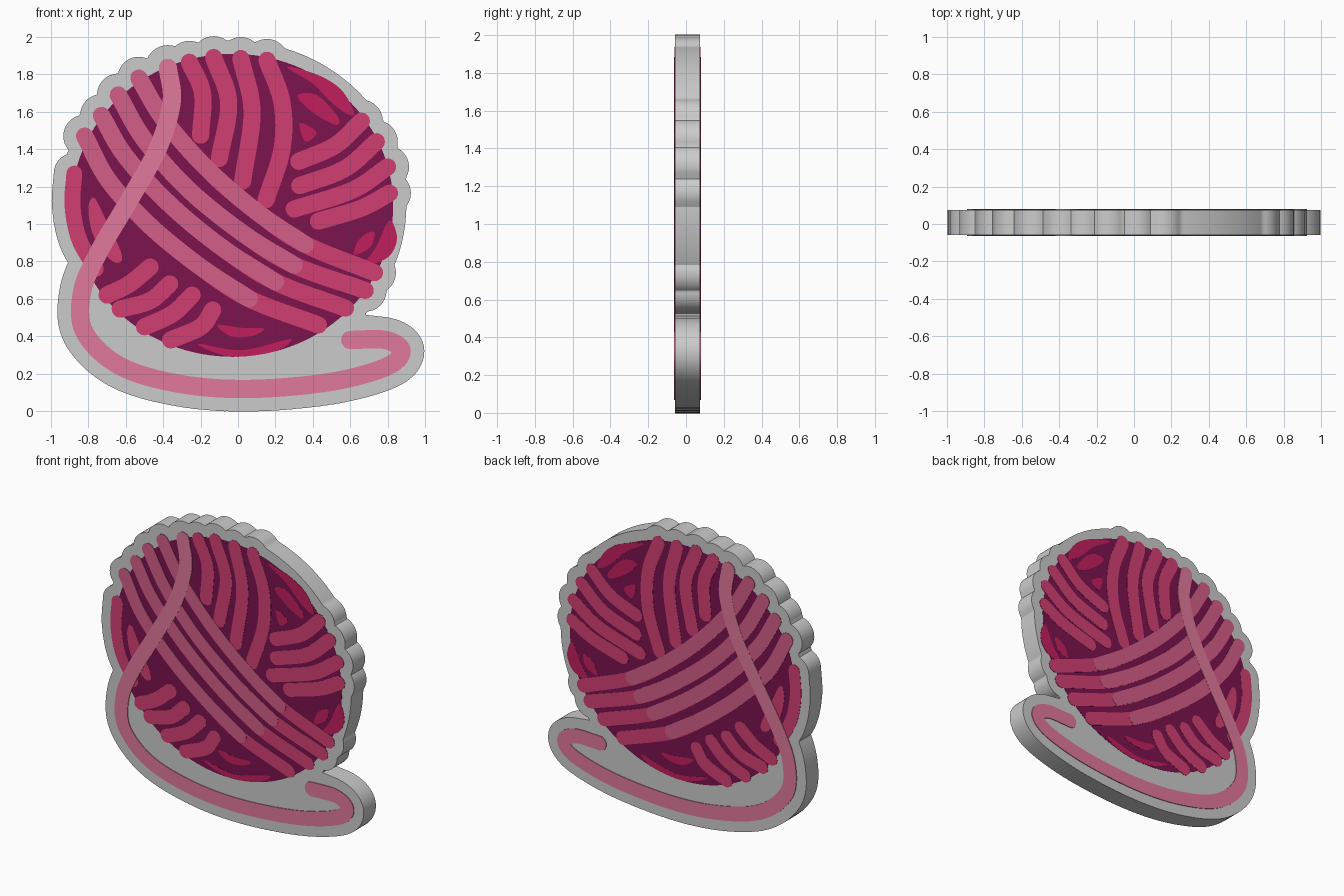
import bpy, bmesh, math
from mathutils import Vector

if "Cube" in bpy.data.objects:
    bpy.data.objects.remove(bpy.data.objects["Cube"])

YC, HALF = 0.008, 0.066          # plate mid-plane and half thickness
STRAND = 0.092                   # yarn width


def material(name, rgb):
    m = bpy.data.materials.new(name)
    m.diffuse_color = (*[(c / 255) ** 2.2 for c in rgb], 1)
    m.use_nodes = True
    m.node_tree.nodes["Principled BSDF"].inputs["Base Color"].default_value = m.diffuse_color
    return m


DARK = material("plum", (124, 26, 80))
DEEP = material("crimson", (192, 36, 94))
MID = material("rose", (208, 65, 114))
LIGHT = material("soft_rose", (210, 95, 136))
TAIL = material("pale_pink", (224, 120, 155))


def smooth_path(pts, closed=False, steps=8):
    """Catmull-Rom through the points."""
    p = [Vector(q) for q in pts]
    n = len(p)
    p = [p[-1]] + p + p[:2] if closed else [2 * p[0] - p[1]] + p + [2 * p[-1] - p[-2]]
    out = []
    for i in range(n if closed else n - 1):
        a, b, c, d = p[i:i + 4]
        for k in range(steps):
            t = k / steps
            out.append(0.5 * (2 * b + (c - a) * t + (2 * a - 5 * b + 4 * c - d) * t * t
                              + (3 * b - a - 3 * c + d) * t ** 3))
    return out if closed else out + [p[-2]]


def ribbon(pts, width):
    """Outline of a round-ended stroke."""
    path, r = smooth_path(pts), width / 2
    left, right = [], []
    for i, q in enumerate(path):
        t = (path[min(i + 1, len(path) - 1)] - path[max(i - 1, 0)]).normalized()
        nrm = Vector((-t.y, t.x)) * r
        left.append(q + nrm)
        right.append(q - nrm)

    def cap(c, start):
        a0 = math.atan2(start.y - c.y, start.x - c.x)
        return [c + Vector((math.cos(a0 - math.pi * k / 8), math.sin(a0 - math.pi * k / 8))) * r
                for k in range(1, 8)]
    return left + cap(path[-1], left[-1]) + right[::-1] + cap(path[0], right[0])


def slab(name, outlines, mat=None, raise_by=0.0):
    """Extrude outlines through the full thickness, standing slightly proud on both faces."""
    bm = bmesh.new()
    h = HALF + raise_by
    for o in outlines:
        f = bm.faces.new([bm.verts.new((q[0], YC - h, q[1])) for q in o])
        ext = bmesh.ops.extrude_face_region(bm, geom=[f], use_keep_orig=True)
        bmesh.ops.translate(bm, vec=(0, 2 * h, 0),
                            verts=[v for v in ext["geom"] if isinstance(v, bmesh.types.BMVert)])
    bmesh.ops.recalc_face_normals(bm, faces=bm.faces)
    me = bpy.data.meshes.new(name)
    bm.to_mesh(me)
    bm.free()
    ob = bpy.data.objects.new(name, me)
    bpy.context.collection.objects.link(ob)
    if mat:
        me.materials.append(mat)
    return ob


def ellipse(cx, cz, rx, rz, n=128):
    return [(cx + rx * math.cos(2 * math.pi * i / n), cz + rz * math.sin(2 * math.pi * i / n))
            for i in range(n)]


# Yarn paths (x, z); rim end first
band = [
    [(-.53, 1.78), (-.39, 1.55), (-.15, 1.28), (.12, 1.05), (.36, .89), (.73, .74)],
    [(-.64, 1.69), (-.50, 1.45), (-.26, 1.18), (.04, .94), (.30, .78), (.68, .645)],
    [(-.73, 1.58), (-.60, 1.36), (-.36, 1.10), (-.08, .87), (.20, .69), (.575, .55)],
    [(-.82, 1.47), (-.69, 1.23), (-.47, .99), (-.20, .77), (.06, .60), (.43, .46)],
]
upper = [
    [(-.26, 1.865), (-.19, 1.70), (-.20, 1.475)],
    [(-.13, 1.89), (-.05, 1.65), (-.10, 1.35)],
    [(.015, 1.885), (.075, 1.60), (.025, 1.23)],
    [(.155, 1.875), (.235, 1.65), (.235, 1.40), (.15, 1.13)],
]
right = [
    [(.66, 1.55), (.52, 1.42), (.325, 1.335)],
    [(.74, 1.44), (.57, 1.295), (.33, 1.205)],
    [(.80, 1.305), (.61, 1.18), (.30, 1.08)],
    [(.81, 1.165), (.66, 1.085), (.43, 1.015)],
]
lower_left = [
    [(-.70, .62), (-.58, .68), (-.47, .77)],
    [(-.63, .545), (-.47, .59), (-.365, .68)],
    [(-.50, .45), (-.35, .52), (-.245, .62)],
    [(-.36, .38), (-.20, .45), (-.135, .54)],
]
left_edge = [(-.875, 1.27), (-.885, 1.10), (-.85, .92), (-.76, .76)]
tail = [(-.375, 1.835), (-.355, 1.65), (-.43, 1.40), (-.58, 1.13), (-.75, .84), (-.835, .63),
        (-.82, .42), (-.63, .24), (-.31, .145), (.06, .118), (.49, .155), (.79, .235),
        (.875, .32), (.79, .38), (.60, .38)]

# Crimson and rose fill shapes
crimson = [
    [(.26, 1.84), (.42, 1.80), (.55, 1.72), (.62, 1.60), (.59, 1.585), (.50, 1.65), (.40, 1.75)],
    [(.32, 1.69), (.42, 1.69), (.53, 1.58), (.53, 1.53), (.44, 1.57), (.36, 1.63)],
    [(.33, 1.54), (.42, 1.49), (.36, 1.44)],
    [(.81, 1.02), (.85, .92), (.80, .82), (.68, .785), (.74, .88)],
    [(.725, .96), (.71, .88), (.62, .835), (.65, .92)],
    [(-.21, .36), (.02, .325), (.28, .385), (.20, .32), (0, .29), (-.13, .315)],
    [(-.11, .46), (.02, .445), (.14, .44), (.07, .40), (-.04, .40)],
]
left_blob = [(-.77, 1.14), (-.71, 1.03), (-.62, .83), (-.67, .80), (-.77, .93), (-.80, 1.08)]

# Backing plate: radial union of the ball, strand ends and tail, grown by a margin
R, C = 0.114, Vector((0, .55))
discs = [(Vector(s[0]), R) for s in band + upper + right + lower_left]
discs += [(Vector(s[-1]), R) for s in band]
discs += [(q, 0.11) for q in smooth_path(left_edge)]
discs += [(q, 0.121) for q in smooth_path(tail, steps=12)]
BX, BZ, RX, RZ = -.03, 1.10, .93, .88
outline = []
N = 720
for i in range(N):
    d = Vector((math.cos(2 * math.pi * i / N), math.sin(2 * math.pi * i / N)))
    # far hit on the ball ellipse
    o, e = Vector(((C.x - BX) / RX, (C.y - BZ) / RZ)), Vector((d.x / RX, d.y / RZ))
    b, a = o.dot(e), e.dot(e)
    far = (-b + math.sqrt(b * b - a * (o.dot(o) - 1))) / a
    for c, r in discs:
        m = c - C
        along = m.dot(d)
        disc = r * r - (m.dot(m) - along * along)
        if disc > 0:
            far = max(far, along + math.sqrt(disc))
    outline.append(C + d * far)
plate = slab("backing_plate", [outline])
bpy.context.view_layer.objects.active = plate
plate.select_set(True)
bpy.ops.object.shade_smooth_by_angle(angle=math.radians(25))

# Coloured inlays, showing on both faces
slab("ball_base", [ellipse(BX, BZ, .86, .81)], DARK, .001)
slab("crimson_fills", [smooth_path(s, True, 6) for s in crimson], DEEP, .002)
slab("left_fill", [smooth_path(left_blob, True, 6)], MID, .002)
slab("left_edge_strand", [ribbon(left_edge, .085)], MID, .002)
for name, group in (("upper", upper), ("right", right), ("lower_left", lower_left)):
    for i, s in enumerate(group):
        slab(f"{name}_strand_{i + 1}", [ribbon(s, STRAND)], MID, .0025)
for i, s in enumerate(band):
    slab(f"band_strand_{i + 1}", [ribbon(s, STRAND)], MID, .003)
    slab(f"band_highlight_{i + 1}", [ribbon(s[:-1], STRAND + .001)], LIGHT, .004)
slab("yarn_tail", [ribbon(tail, .098)], TAIL, .005)
